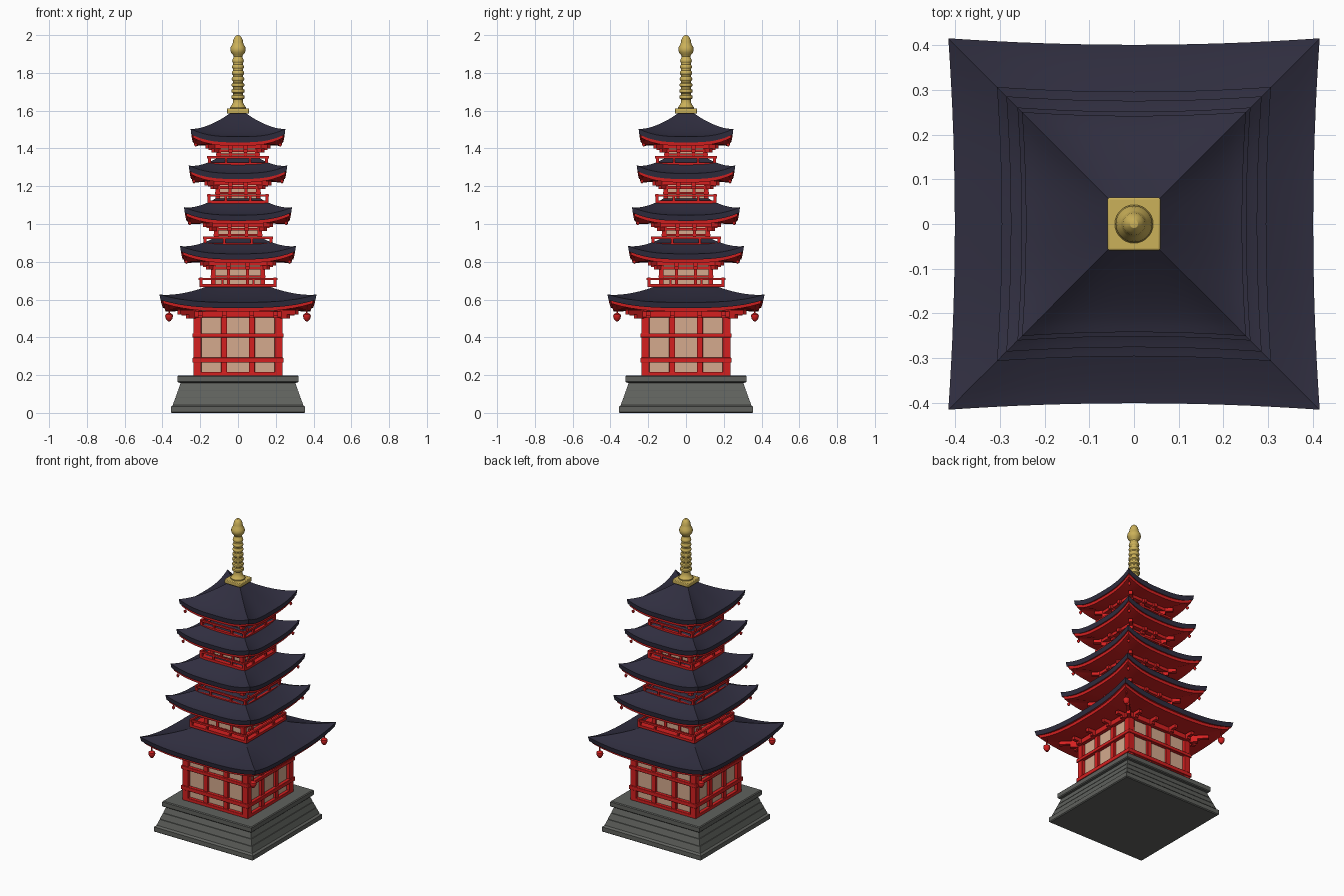
import bpy, bmesh, math
from mathutils import Matrix, Vector

if "Cube" in bpy.data.objects:
    bpy.data.objects.remove(bpy.data.objects["Cube"])


def material(name, rgb):
    m = bpy.data.materials.new(name)
    m.diffuse_color = (*rgb, 1)
    m.use_nodes = True
    m.node_tree.nodes["Principled BSDF"].inputs["Base Color"].default_value = m.diffuse_color
    return m


ROOF = material("dark slate tile", (0.029, 0.027, 0.050))
RED = material("red lacquer", (0.66, 0.014, 0.014))
CREAM = material("cream plaster", (0.66, 0.40, 0.27))
STONE = material("grey stone", (0.115, 0.12, 0.11))
GOLD = material("gold", (0.60, 0.44, 0.10))


def finish(name, bm, mats):
    bmesh.ops.recalc_face_normals(bm, faces=bm.faces)
    me = bpy.data.meshes.new(name)
    bm.to_mesh(me)
    bm.free()
    for m in mats:
        me.materials.append(m)
    ob = bpy.data.objects.new(name, me)
    bpy.context.collection.objects.link(ob)
    return ob


def boxes(name, items, mat, fourfold=True, bevel=0.0):
    """items: (centre, size, extra z rotation); repeated on all four sides."""
    bm = bmesh.new()
    for k in range(4 if fourfold else 1):
        for c, s, a in items:
            M = Matrix.Rotation(k * math.pi / 2 + a, 4, 'Z') @ Matrix.Translation(c)
            bmesh.ops.create_cube(bm, size=1, matrix=M @ Matrix.Diagonal((*s, 1)))
    ob = finish(name, bm, [mat])
    if bevel:
        b = ob.modifiers.new("soft edges", 'BEVEL')
        b.width, b.segments = bevel, 2
    return ob


def loft(name, rings, mats, n=1):
    """Square rings (half width, z, corner lift, side inset, material) skinned in order."""
    bm = bmesh.new()
    prev = None
    for w, z, lift, inset, mi in rings:
        ring = []
        for k in range(4):
            R = Matrix.Rotation(k * math.pi / 2, 3, 'Z')
            for i in range(n):
                u = -1 + 2 * i / n
                y = -w * (1 - inset * (1 - u * u))
                ring.append(bm.verts.new(R @ Vector((u * w, y, z + lift * abs(u) ** 3))))
        if prev is None:
            bm.faces.new(ring).material_index = mi
        else:
            for i in range(len(ring)):
                j = (i + 1) % len(ring)
                bm.faces.new((prev[i], prev[j], ring[j], ring[i])).material_index = mi
        prev = ring
    bm.faces.new(prev).material_index = rings[-1][4]
    return finish(name, bm, mats)


def lathe(name, profile, mat, loc=(0, 0, 0), seg=24, scale=1):
    bm = bmesh.new()
    vs = [bm.verts.new((r * scale, 0, z * scale)) for r, z in profile]
    es = [bm.edges.new(p) for p in zip(vs, vs[1:])]
    bmesh.ops.spin(bm, geom=vs + es, cent=(0, 0, 0), axis=(0, 0, 1),
                   angle=2 * math.pi, steps=seg, use_merge=True)
    bmesh.ops.remove_doubles(bm, verts=bm.verts, dist=1e-5)
    ob = finish(name, bm, [mat])
    ob.location = loc
    return ob


# stone base: foot, three tapering courses with thin joints, top slab
base = [(0.35, 0), (0.356, 0.005), (0.356, 0.033), (0.345, 0.04), (0.342, 0.042)]
for i in range(3):
    z0, z1 = 0.043 + i * 0.039, 0.079 + i * 0.039
    w0, w1 = 0.345 - (z0 - 0.043) * 0.36, 0.345 - (z1 - 0.043) * 0.36
    base += [(w0, z0), (w1, z1), (w1 - 0.004, z1 + 0.001), (w1 - 0.004, z1 + 0.002)]
base += [(0.316, 0.160), (0.321, 0.165), (0.321, 0.192), (0.316, 0.197)]
loft("stone_base", [(w, z, 0, 0, 0) for w, z in base], [STONE])


def roof(name, R, zb, T, zt, body, power=1.4):
    """Curved hip roof, dark on top and red beneath, with upturned corners."""
    L, ze, rings = 0.042, zb + 0.03, []
    for i in range(13):
        t = 1 - i / 12
        rings.append((R + (T - R) * t, ze + (zt - ze) * t ** power,
                      L * (1 - t) ** 1.3, 0.035 * (1 - t), 0))
    rings += [(R * 0.985, zb, L, 0.035, 0),
              (R * 0.955, zb, L, 0.035, 1),
              (R * 0.95, zb - 0.018, L, 0.035, 1),
              (R * 0.89, zb - 0.018, L * 0.85, 0.03, 1),
              (body, zb - 0.012, 0, 0, 1)]
    loft(name, rings, [ROOF, RED], n=16)


def brackets(name, b, zb, reach, posts):
    """Stepped arms under the eaves, plus diagonal ones at the corners."""
    items = []
    for x in posts:
        items.append(((x, -b - reach * 0.25, zb - 0.028), (0.022, reach * 0.5, 0.022), 0))
        items.append(((x, -b - reach * 0.12, zb - 0.045), (0.022, reach * 0.24, 0.016), 0))
    d = b * math.sqrt(2)
    items.append(((0, -d - reach * 0.4, zb - 0.022), (0.022, reach * 0.9, 0.022), math.pi / 4))
    items.append(((0, -d - reach * 0.15, zb - 0.043), (0.022, reach * 0.4, 0.022), math.pi / 4))
    boxes(name, items, RED)


LANTERN = [(0, -0.024), (0.008, -0.022), (0.017, -0.010), (0.021, 0.004), (0.019, 0.013),
           (0.010, 0.019), (0.004, 0.022), (0.003, 0.075), (0, 0.075)]


def lanterns(name, d, z, scale):
    for i, (sx, sy) in enumerate(((1, 1), (1, -1), (-1, -1), (-1, 1))):
        lathe(f"{name}_{i + 1}", LANTERN, RED, (sx * d, sy * d, z), 12, scale)


# ground storey: plaster core, posts and rails, big roof
boxes("ground_walls", [((0, 0, 0.37), (0.43, 0.43, 0.35), 0)], CREAM, False)
frame = [((-0.215, -0.215, 0.37), (0.042, 0.042, 0.35), 0)]
frame += [((x, -0.213, 0.37), (0.032, 0.036, 0.35), 0) for x in (-0.073, 0.073)]
for z, h, w in ((0.206, 0.022, 0.236), (0.279, 0.026, 0.242), (0.41, 0.022, 0.242), (0.522, 0.034, 0.246)):
    frame.append(((0, -w + 0.012, z), (2 * w, 0.024, h), 0))
boxes("ground_frame", frame, RED, bevel=0.003)
roof("ground_roof", 0.416, 0.555, 0.17, 0.668, 0.21)
brackets("ground_brackets", 0.235, 0.555, 0.13, (-0.2, -0.073, 0.073, 0.2))
lanterns("ground_lantern", 0.365, 0.508, 1)

# upper storeys: balcony half width, balcony z, body half width, roof R, roof z, roof top
STOREYS = [(0.205, 0.668, 0.140, 0.307, 0.812, 0.13, 0.925),
           (0.182, 0.886, 0.123, 0.286, 1.017, 0.12, 1.135),
           (0.162, 1.110, 0.115, 0.261, 1.238, 0.11, 1.350),
           (0.160, 1.312, 0.110, 0.251, 1.432, 0.035, 1.592)]
for i, (B, z, b, R, zb, T, zt) in enumerate(STOREYS):
    n = f"storey_{i + 2}"
    top = zb - 0.012
    boxes(n + "_walls", [((0, 0, (z + top) / 2), (2 * b - 0.014, 2 * b - 0.014, top - z), 0)],
          CREAM, False)
    # posts, top beam and flared cornice
    fr = [((-b + 0.008, -b + 0.008, (z + top) / 2), (0.024, 0.024, top - z), 0)]
    fr += [((s * b * 0.36, -b + 0.007, (z + top) / 2), (0.016, 0.016, top - z), 0) for s in (-1, 1)]
    fr.append(((0, -b + 0.002, zb - 0.045), (2 * b + 0.014, 0.018, 0.014), 0))
    fr.append(((0, -b - 0.012, zb - 0.022), (2 * b + 0.056, 0.032, 0.02), 0))
    fr.append(((0, -b, z + 0.055), (2 * b + 0.012, 0.012, 0.01), 0))
    boxes(n + "_frame", fr, RED)
    # balcony deck and railing
    boxes(n + "_balcony_deck", [((0, 0, z + 0.006), (2 * B, 2 * B, 0.016), 0)], RED, False)
    rail = [((0, -B + 0.007, z + 0.041), (2 * B + 0.006, 0.012, 0.012), 0),
            ((-B + 0.008, -B + 0.008, z + 0.026), (0.016, 0.016, 0.046), 0)]
    rail += [((s * B * 0.4, -B + 0.007, z + 0.025), (0.011, 0.011, 0.032), 0) for s in (-1, 1)]
    boxes(n + "_balcony_rail", rail, RED)
    roof(n + "_roof", R, zb, T, zt, b)
    brackets(n + "_brackets", b, zb, 0.09, (-b * 0.36, b * 0.36))
    lanterns(n + "_bell", R * 0.89, zb - 0.012, 0.45)

# gold finial: square foot, ringed shaft, bulb and tip
boxes("finial_foot", [((0, 0, 1.598), (0.118, 0.118, 0.026), 0)], GOLD, False, 0.004)
prof = [(0, 1.60), (0.043, 1.60), (0.043, 1.618), (0.034, 1.628), (0.027, 1.642), (0.026, 1.654)]
for k in range(7):
    z = 1.660 + k * 0.032
    w = 0.036 - k * 0.0008
    prof += [(0.026, z), (w - 0.002, z + 0.005), (w, z + 0.012), (w - 0.002, z + 0.019), (0.026, z + 0.024)]
prof += [(0.023, 1.888), (0.027, 1.896), (0.037, 1.908), (0.041, 1.923), (0.038, 1.938), (0.030, 1.951),
         (0.027, 1.962), (0.025, 1.975), (0.018, 1.989), (0.009, 1.998), (0, 2.0)]
lathe("finial_spire", prof, GOLD, seg=28)

# smooth shading on curved parts, edges kept sharp
for ob in bpy.context.scene.objects:
    ob.select_set(True)
    bpy.context.view_layer.objects.active = ob
bpy.ops.object.shade_smooth_by_angle(angle=math.radians(32))
